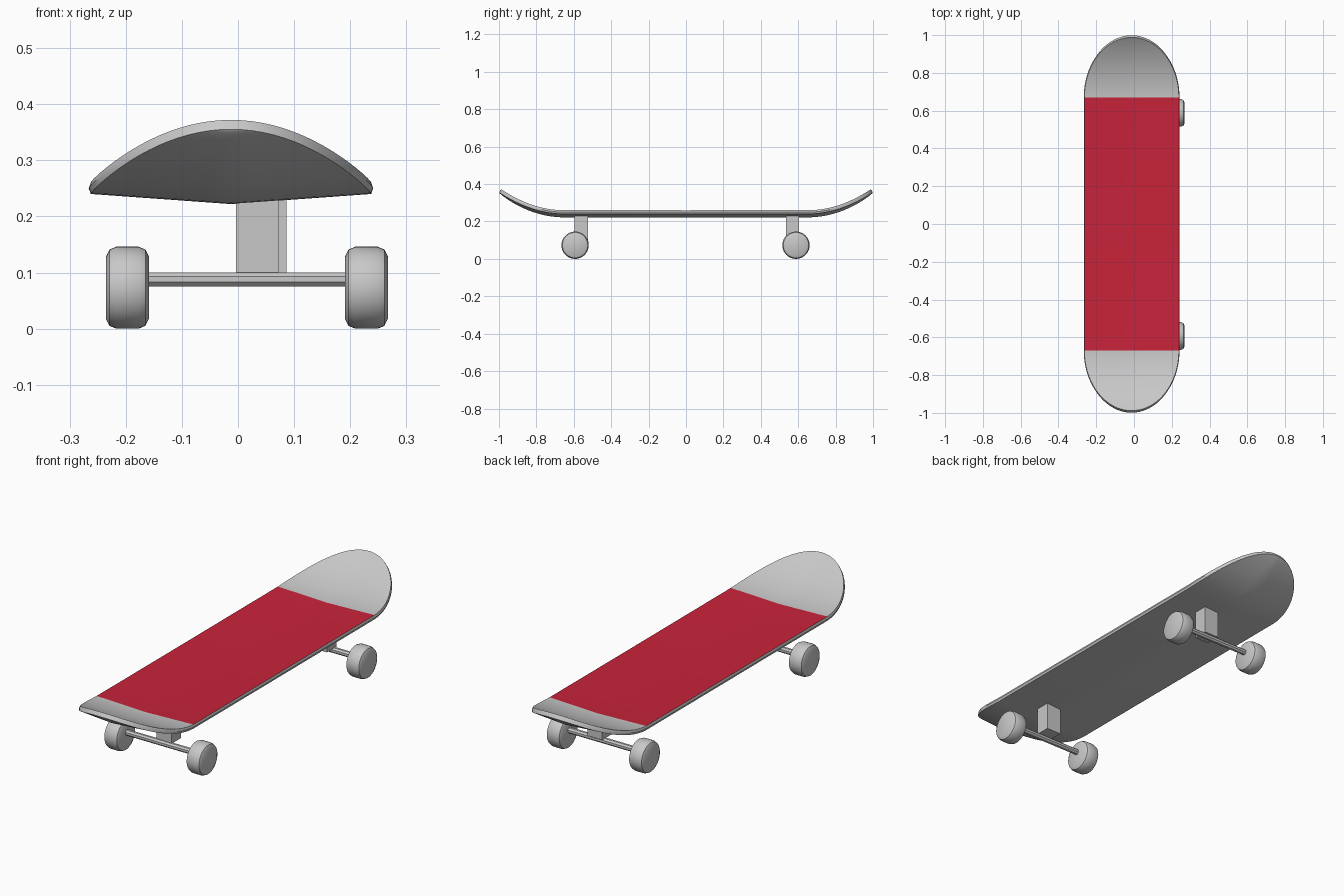
import bpy, bmesh, math
from mathutils import Matrix

if "Cube" in bpy.data.objects:
    bpy.data.objects.remove(bpy.data.objects["Cube"])


def material(name, rgb):
    m = bpy.data.materials.new(name)
    m.diffuse_color = (*rgb, 1)
    m.use_nodes = True
    m.node_tree.nodes["Principled BSDF"].inputs["Base Color"].default_value = m.diffuse_color
    return m


GREY = material("light grey", (0.58, 0.58, 0.58))
RED = material("grip red", (0.58, 0.017, 0.042))


def finish(bm, name, mats, smooth=True):
    bmesh.ops.remove_doubles(bm, verts=bm.verts, dist=1e-5)
    bmesh.ops.recalc_face_normals(bm, faces=bm.faces)
    me = bpy.data.meshes.new(name)
    bm.to_mesh(me)
    bm.free()
    ob = bpy.data.objects.new(name, me)
    bpy.context.collection.objects.link(ob)
    for m in mats:
        me.materials.append(m)
    if smooth:
        bpy.ops.object.select_all(action='DESELECT')
        ob.select_set(True)
        bpy.context.view_layer.objects.active = ob
        bpy.ops.object.shade_smooth_by_angle(angle=math.radians(35))
    return ob


# Deck: rows along y, with a rounded nose and tail that kick upward
FLAT, END, CX, HALF, THICK = 0.67, 0.318, -0.0125, 0.25, 0.02
COLS, STEPS = 12, 20
tip = [(FLAT + END * math.sin(t), math.cos(t))
       for t in (math.pi / 2 * i / STEPS for i in range(STEPS + 1))]
rows = [(-y, w) for y, w in reversed(tip)] + [(0, 1)] + tip


def deck_point(y, w, u, layer):
    k = max(0, abs(y) - 0.65) / 0.338
    slope = math.atan(2 * 0.112 * k / 0.338)
    fade = (1 - abs(u)) * w
    z = 0.26 + 0.112 * k * k
    d = THICK * layer / 2
    side = math.copysign(1, y)
    dip = (0.008, 0.01, 0.018)[layer] * fade
    bulge = 1.014 if layer == 1 else 1
    return (CX + u * w * HALF * bulge,
            y + side * d * math.sin(slope),
            z - d * math.cos(slope) - dip)


bm = bmesh.new()
us = [-1 + 2 * i / COLS for i in range(COLS + 1)]
grid = [[[bm.verts.new(deck_point(y, w, u, k)) for u in us] for y, w in rows]
        for k in (0, 1, 2)]
for k in (0, 2):
    for r in range(len(rows) - 1):
        for c in range(COLS):
            g = grid[k]
            f = bm.faces.new((g[r][c], g[r][c + 1], g[r + 1][c + 1], g[r + 1][c]))
            if k == 0 and abs(f.calc_center_median().y) < FLAT:
                f.material_index = 1
# Rounded rim between the top and bottom sheets
for k in (0, 1):
    a, b = grid[k], grid[k + 1]
    for r in range(len(rows) - 1):
        for c in (0, COLS):
            bm.faces.new((a[r][c], a[r + 1][c], b[r + 1][c], b[r][c]))
for v in [v for layer in (grid[1],) for row in layer for v in row if not v.link_faces]:
    bm.verts.remove(v)
finish(bm, "deck", [GREY, RED])


def wheel(name, x, y):
    R, H = 0.073, 0.038
    profile = [(-H, 0), (-H, 0.056), (-0.032, 0.068), (-0.02, R),
               (0.02, R), (0.032, 0.068), (H, 0.056), (H, 0)]
    bm = bmesh.new()
    vs = [bm.verts.new((px, 0, pr)) for px, pr in profile]
    es = [bm.edges.new(p) for p in zip(vs, vs[1:])]
    bmesh.ops.spin(bm, geom=vs + es, cent=(0, 0, 0), axis=(1, 0, 0),
                   angle=math.tau, steps=40)
    bmesh.ops.translate(bm, verts=bm.verts, vec=(x, y, R))
    finish(bm, name, [GREY])


def block(name, lo, hi):
    bm = bmesh.new()
    bmesh.ops.create_cube(bm, size=1)
    for v in bm.verts:
        v.co = [(a + b) / 2 + c * (b - a) for a, b, c in zip(lo, hi, v.co)]
    finish(bm, name, [GREY], smooth=False)


# Trucks: hanger block, axle and two wheels at each end
for end, y, bx, by in (("front", -0.593, -0.004, -0.595), ("rear", 0.588, 0.010, 0.535)):
    block(end + "_truck_block", (bx, by, 0.097), (bx + 0.076, by + 0.07, 0.24))
    bm = bmesh.new()
    bmesh.ops.create_cone(bm, cap_ends=True, segments=8, radius1=0.0135, radius2=0.0135,
                          depth=0.36, matrix=Matrix.Translation((0.016, y, 0.088))
                          @ Matrix.Rotation(math.pi / 2, 4, 'Y')
                          @ Matrix.Rotation(math.pi / 8, 4, 'Z'))
    finish(bm, end + "_axle", [GREY], smooth=False)
    wheel(end + "_left_wheel", -0.197, y)
    wheel(end + "_right_wheel", 0.229, y)
